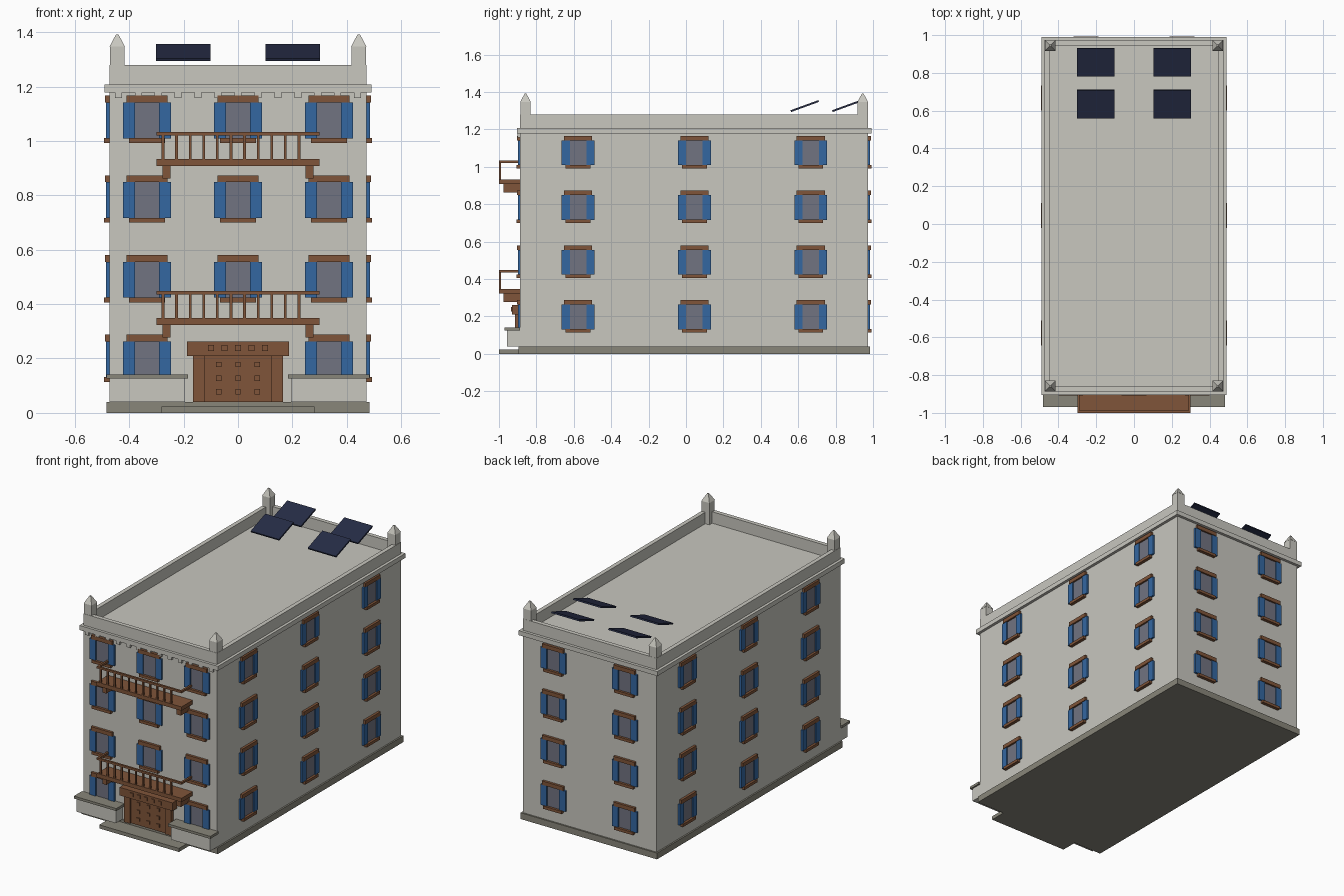
import bpy, bmesh, math
from mathutils import Matrix, Vector

if "Cube" in bpy.data.objects:
    bpy.data.objects.remove(bpy.data.objects["Cube"])


def material(name, rgb):
    m = bpy.data.materials.new(name)
    m.diffuse_color = (*rgb, 1)
    m.use_nodes = True
    m.node_tree.nodes["Principled BSDF"].inputs["Base Color"].default_value = m.diffuse_color
    return m


STONE = material("pale stone", (0.58, 0.57, 0.52))
PLINTH = material("olive grey stone", (0.25, 0.24, 0.195))
WOOD = material("brown wood", (0.215, 0.09, 0.041))
BLUE = material("blue shutter", (0.034, 0.135, 0.355))
GLASS = material("grey glass", (0.165, 0.172, 0.218))
NAVY = material("navy panel", (0.019, 0.025, 0.06))


def build(name, boxes, mat, matrices=(Matrix(),)):
    """One object from boxes (x0, x1, y0, y1, z0, z1), repeated at each matrix."""
    bm = bmesh.new()
    for mtx in matrices:
        for x0, x1, y0, y1, z0, z1 in boxes:
            place = Matrix.Translation(((x0 + x1) / 2, (y0 + y1) / 2, (z0 + z1) / 2))
            size = Matrix.Diagonal((x1 - x0, y1 - y0, z1 - z0, 1))
            bmesh.ops.create_cube(bm, size=1, matrix=mtx @ place @ size)
    return finish(name, bm, mat)


def finish(name, bm, mat):
    me = bpy.data.meshes.new(name)
    bm.to_mesh(me)
    bm.free()
    me.materials.append(mat)
    ob = bpy.data.objects.new(name, me)
    bpy.context.collection.objects.link(ob)
    return ob


# Main masses
W, F, B = 0.473, -0.887, 0.973
build("building_body", [(-W, W, F, B, 0.04, 1.18)], STONE)
build("base_plinth", [(-0.483, 0.483, -0.895, 0.983, 0, 0.04)], PLINTH)
build("entrance_step", [(-0.282, 0.282, -1.0, -0.89, 0, 0.023)], PLINTH)
build("cornice", [(-0.491, 0.491, -0.904, 0.991, 1.178, 1.207)], STONE)
T = 0.027
build("parapet", [(-W, W, F, F + T, 1.2, 1.28), (-W, W, B - T, B, 1.2, 1.28),
                  (-W, -W + T, F + T, B - T, 1.2, 1.28),
                  (W - T, W, F + T, B - T, 1.2, 1.28)], STONE)

# Teeth under the front cornice
build("cornice_teeth", [(-0.013, 0.013, -0.902, F + 0.005, 1.157, 1.18)], STONE,
      [Matrix.Translation((i * 0.0733, 0, 0)) for i in range(-6, 7)])

# Corner pinnacles: square post with pyramid cap
corners = [(sx * 0.444, y) for sx in (-1, 1) for y in (-0.858, 0.945)]
build("pinnacle_posts", [(-0.027, 0.027, -0.027, 0.027, 1.2, 1.347)], STONE,
      [Matrix.Translation((x, y, 0)) for x, y in corners])
bm = bmesh.new()
for x, y in corners:
    bmesh.ops.create_cone(bm, cap_ends=True, segments=4, radius1=0.04, radius2=0.006,
                          depth=0.045, matrix=Matrix.Translation((x, y, 1.3695))
                          @ Matrix.Rotation(math.pi / 4, 4, 'Z'))
finish("pinnacle_caps", bm, STONE)

# Windows: local frame has the wall at y = 0 and outward along -y
spots = []
for row in range(4):
    z = 0.197 + 0.2927 * row
    for x in (-0.335, 0, 0.335):
        if row or x:  # the door takes the lower middle bay
            spots.append(Matrix.Translation((x, F, z)))
    for x in (-0.253, 0.253):
        spots.append(Matrix.Translation((x, B, z)) @ Matrix.Rotation(math.pi, 4, 'Z'))
    for y in (-0.577, 0.045, 0.667):
        for s in (-1, 1):
            spots.append(Matrix.Translation((s * W, y, z))
                         @ Matrix.Rotation(s * math.pi / 2, 4, 'Z'))
build("window_glass", [(-0.045, 0.045, -0.005, 0.01, -0.066, 0.066)], GLASS, spots)
build("window_shutters", [(-0.088, -0.044, -0.012, 0.005, -0.066, 0.066),
                          (0.044, 0.088, -0.012, 0.005, -0.066, 0.066)], BLUE, spots)
build("window_lintels", [(-0.075, 0.075, -0.016, 0.005, 0.066, 0.091)], WOOD, spots)
build("window_sills", [(-0.066, 0.066, -0.02, 0.005, -0.083, -0.065)], WOOD, spots)

# Balconies: slab, brackets, balusters and rail
levels = [Matrix.Translation((0, 0, z)) for z in (0.323, 0.908)]
build("balcony_slabs", [(-0.3, 0.3, -1.0, F, 0, 0.025)], WOOD, levels)
build("balcony_brackets", [(-0.278, -0.249, -0.975, F, -0.046, 0),
                           (0.249, 0.278, -0.975, F, -0.046, 0)], WOOD, levels)
build("balcony_balusters", [(-0.281 + i * 0.05, -0.271 + i * 0.05, -0.999, -0.989, 0.02, 0.115)
                            for i in range(11)], WOOD, levels)
build("balcony_rails", [(-0.3, 0.3, -1.0, -0.987, 0.112, 0.125),
                        (-0.3, -0.288, -0.987, F, 0.112, 0.125),
                        (0.288, 0.3, -0.987, F, 0.112, 0.125)], WOOD, levels)

# Door: frame, leaf, lintel and square studs
build("door_frame", [(-0.165, -0.124, -0.915, F, 0.04, 0.21),
                     (0.124, 0.165, -0.915, F, 0.04, 0.21)], WOOD)
build("door_leaf", [(-0.124, 0.124, -0.905, F, 0.04, 0.21)], WOOD)
build("door_lintel", [(-0.188, 0.188, -0.93, F, 0.21, 0.262)], WOOD)
build("door_studs", [(x - 0.01, x + 0.01, -0.911, -0.9, z - 0.01, z + 0.01)
                     for x in (-0.07, 0, 0.07) for z in (0.078, 0.128, 0.178)], WOOD)
build("lintel_studs", [(x * 0.05 - 0.011, x * 0.05 + 0.011, -0.936, -0.925, 0.228, 0.25)
                       for x in range(-2, 3)], WOOD)

# Low front walls with caps on both sides of the door
mirror = [Matrix(), Matrix.Rotation(math.pi, 4, 'Z')]
for s, side in ((-1, "left"), (1, "right")):
    a, b = sorted((s * 0.195, s * W))
    build(side + "_front_wall", [(a, b, -0.957, F, 0.04, 0.126)], STONE)
    a, b = sorted((s * 0.183, s * 0.483))
    build(side + "_front_wall_cap", [(a, b, -0.97, F, 0.126, 0.142)], PLINTH)

# Tilted roof panels
build("roof_panels", [(-0.1, 0.1, -0.079, 0.079, -0.005, 0.005)], NAVY,
      [Matrix.Translation((x, y, 1.325)) @ Matrix.Rotation(math.radians(20), 4, 'X')
       for x in (-0.202, 0.202) for y in (0.635, 0.857)])
